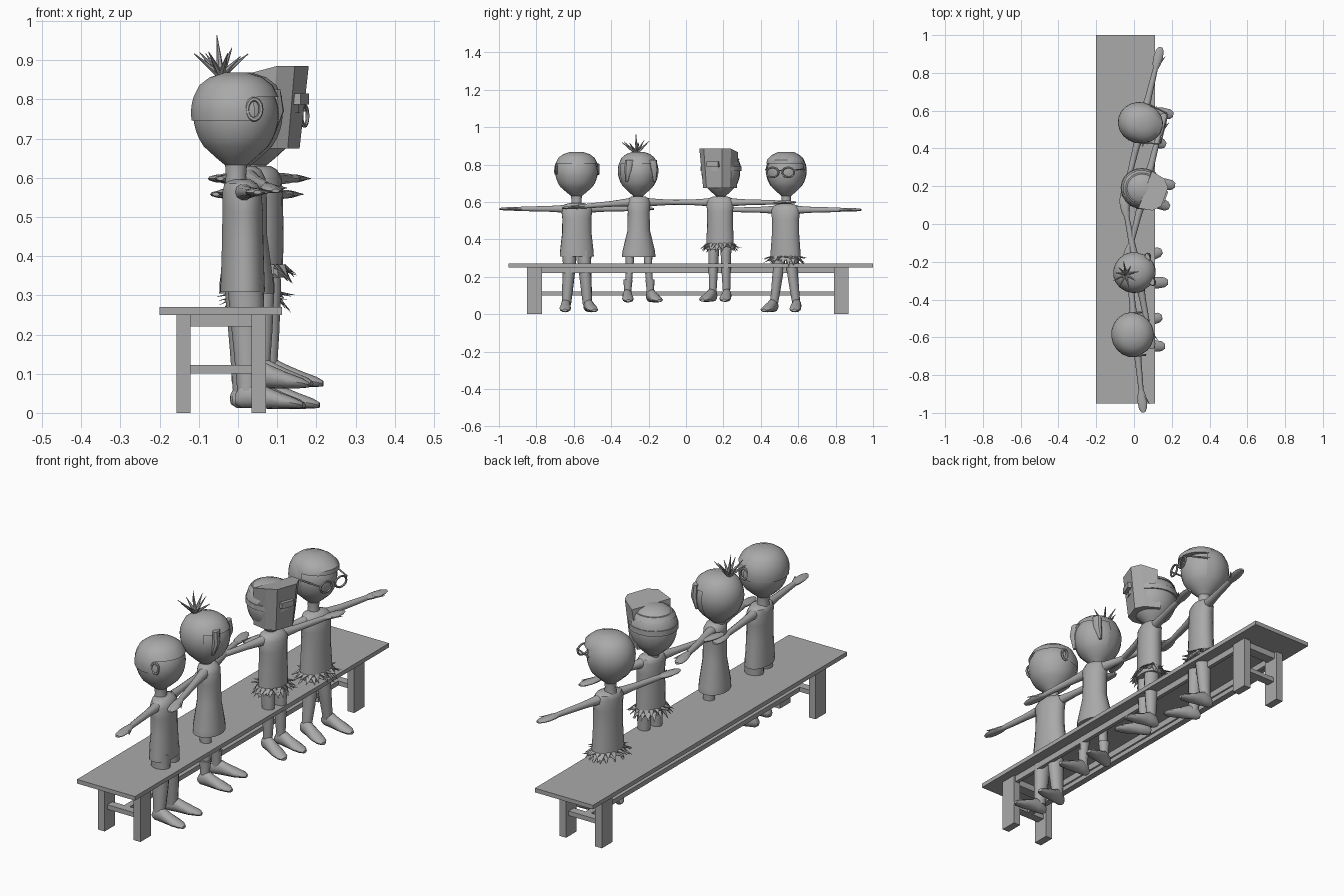
import bpy, bmesh, math, random
from mathutils import Matrix, Vector

if "Cube" in bpy.data.objects:
    bpy.data.objects.remove(bpy.data.objects["Cube"])

random.seed(4)
grey = bpy.data.materials.new("plain grey")
grey.diffuse_color = (0.4, 0.4, 0.4, 1)
grey.use_nodes = True
grey.node_tree.nodes["Principled BSDF"].inputs["Base Color"].default_value = grey.diffuse_color
I = Matrix.Identity(4)


def add(name, bm, M=I, smooth=True):
    """Turn a bmesh into a named object."""
    bmesh.ops.recalc_face_normals(bm, faces=bm.faces)
    bm.transform(M)
    me = bpy.data.meshes.new(name)
    bm.to_mesh(me)
    bm.free()
    me.materials.append(grey)
    if smooth:
        me.polygons.foreach_set("use_smooth", [True] * len(me.polygons))
        me.set_sharp_from_angle(angle=math.radians(40))
    ob = bpy.data.objects.new(name, me)
    bpy.context.collection.objects.link(ob)
    return ob


def loft(bm, rings, axis="z", n=16, M=I):
    """Skin ellipses (x, y, z, r1, r2) stacked along an axis, with end caps."""
    rows = []
    for x, y, z, r1, r2 in rings:
        row = []
        for i in range(n):
            t = 2 * math.pi * i / n
            u, v = r1 * math.cos(t), r2 * math.sin(t)
            d = {"z": (u, v, 0), "x": (0, u, v), "y": (u, 0, v)}[axis]
            row.append(bm.verts.new(M @ (Vector((x, y, z)) + Vector(d))))
        rows.append(row)
    for a, b in zip(rows, rows[1:]):
        for i in range(n):
            bm.faces.new((a[i], a[(i + 1) % n], b[(i + 1) % n], b[i]))
    bm.faces.new(rows[0])
    bm.faces.new(rows[-1])


def box(bm, x0, x1, y0, y1, z0, z1):
    M = Matrix.Translation(((x0 + x1) / 2, (y0 + y1) / 2, (z0 + z1) / 2)) @ \
        Matrix.Diagonal((x1 - x0, y1 - y0, z1 - z0, 1))
    bmesh.ops.create_cube(bm, size=1, matrix=M)


def spike(bm, p, d, length, r, flat=1.0):
    """Pointed leaf or hair tuft starting at p."""
    d = Vector(d).normalized()
    M = Matrix.Translation(Vector(p) + d * length / 2) @ d.to_track_quat("Z", "Y").to_matrix().to_4x4()
    bmesh.ops.create_cone(bm, segments=6, radius1=r, radius2=0.001, depth=length, cap_ends=True,
                          matrix=M @ Matrix.Diagonal((1, flat, 1, 1)))


def ring(bm, c, ry, rz, t, axis="x", n=14):
    """Thin hoop used for glasses and ears."""
    rows = []
    for i in range(n):
        a = 2 * math.pi * i / n
        row = []
        for k in range(6):
            b = 2 * math.pi * k / 6
            u, v, w = (ry + t * math.cos(b)) * math.cos(a), (rz + t * math.cos(b)) * math.sin(a), t * math.sin(b)
            row.append(bm.verts.new(Vector(c) + Vector((w, u, v) if axis == "x" else (u, w, v))))
        rows.append(row)
    for i in range(n):
        a, b = rows[i], rows[(i + 1) % n]
        for k in range(6):
            bm.faces.new((a[k], a[(k + 1) % 6], b[(k + 1) % 6], b[k]))


# Bench
bm = bmesh.new()
box(bm, -0.2, 0.112, -0.95, 1.0, 0.25, 0.27)
add("bench_seat", bm, smooth=False)
bm = bmesh.new()
for y0, y1 in ((-0.85, -0.77), (0.79, 0.87)):
    for x0 in (-0.157, 0.035):
        box(bm, x0, x0 + 0.036, y0, y1, 0, 0.25)
add("bench_legs", bm, smooth=False)
bm = bmesh.new()
for y in (-0.81, 0.83):
    box(bm, -0.121, 0.035, y - 0.025, y + 0.025, 0.22, 0.25)
    box(bm, -0.121, 0.035, y - 0.02, y + 0.02, 0.10, 0.122)
for x in (-0.148, 0.044):
    box(bm, x, x + 0.018, -0.77, 0.79, 0.22, 0.25)
box(bm, -0.058, -0.028, -0.79, 0.81, 0.10, 0.122)
add("bench_rails", bm, smooth=False)

HEAD = [(.57, .03), (.605, .026), (.632, .028), (.65, .05), (.68, .083), (.70, .095), (.72, .103), (.74, .108),
        (.76, .11), (.78, .108), (.80, .103), (.83, .088), (.85, .062), (.862, .025)]


def figure(name, x, y, yaw, shoulder, hem, sole, hip, ankle, width, hem_r, hair, hs=1.0, droop=0.0, leg_r=.03):
    M = Matrix.Translation((x, y, 0)) @ Matrix.Rotation(yaw, 4, "Z")
    # Head with neck
    bm = bmesh.new()
    loft(bm, [(-.005, 0, z, r, r * hs) for z, r in HEAD], n=20)
    add(name + "_head", bm, M)
    # Hair shell, cut at a front and a back hairline
    bm = bmesh.new()
    loft(bm, [(-.005, 0, z + .006, r + .006, r * hs + .006) for z, r in HEAD[3:]], n=20)
    front, back = hair
    cut = [f for f in bm.faces if f.calc_center_median().z <
           (front if f.calc_center_median().x > 0.02 else back)]
    bmesh.ops.delete(bm, geom=cut, context="FACES")
    add(name + "_hair", bm, M)
    # Torso
    bm = bmesh.new()
    s, w = shoulder, width
    mid = (s + hem) / 2
    loft(bm, [(.005, 0, s + .032, .028, .035), (.007, 0, s + .022, .042, w * .82), (.01, 0, s, .05, w),
              (.012, 0, s - .05, .052, w * .92), (.012, 0, mid, .053, w * .93),
              (.012, 0, hem + .03, hem_r[0], hem_r[1] * .98), (.012, 0, hem, hem_r[0] * 1.02, hem_r[1])], n=18)
    add(name + "_torso", bm, M)
    for side, sg in (("left", 1), ("right", -1)):
        # Arm, hand and thumb
        d = droop if sg < 0 else 0
        bm = bmesh.new()
        loft(bm, [(.008, sg * q, s - d * (q - .05) / .35, a, b) for q, a, b in (
            (.05, .024, .024), (.09, .021, .02), (.15, .017, .016), (.24, .015, .014), (.30, .013, .012))], "y", 10)
        loft(bm, [(.008, sg * q, s - d * (q - .05) / .35, a, b) for q, a, b in (
            (.295, .013, .011), (.325, .022, .011), (.36, .025, .010), (.395, .021, .008), (.415, .010, .005))], "y", 10)
        spike(bm, (.02, sg * .325, s - d * .8), (.5, sg, 0), .055, .009)
        add(f"{name}_{side}_arm", bm, M)
        # Leg
        bm = bmesh.new()
        loft(bm, [(.015, sg * hip, hem + .03, leg_r * 1.3, leg_r * 1.1), (.018, sg * hip, hem - .03, leg_r * 1.25, leg_r),
                  (.02, sg * (hip + ankle) / 2, (hem + sole) / 2, leg_r, leg_r * .85),
                  (.02, sg * ankle, sole + .04, leg_r * .75, leg_r * .7)], n=12)
        add(f"{name}_{side}_leg", bm, M)
        # Shoe, splayed outward
        bm = bmesh.new()
        loft(bm, [(q, 0, z, a, b) for q, z, a, b in (
            (-.014, .026, .012, .014), (0, .034, .022, .031), (.035, .037, .026, .035), (.065, .029, .028, .028),
            (.10, .021, .031, .021), (.14, .014, .026, .013), (.157, .010, .012, .007))], "x", 12)
        F = Matrix.Translation((.002, sg * ankle, sole)) @ Matrix.Rotation(sg * .14, 4, "Z")
        add(f"{name}_{side}_shoe", bm, M @ F)
    return M


def ruffle(name, M, z, ry):
    """Two layers of leaves round the hips."""
    bm = bmesh.new()
    for layer in range(2):
        for i in range(18):
            t = 2 * math.pi * (i + layer / 2) / 18
            c, q = math.cos(t), math.sin(t)
            spike(bm, (.012 + .055 * c, ry * q, z + .012 * layer),
                  (c, q + random.uniform(-.5, .5), random.uniform(-1.6, -.1)), random.uniform(.035, .05), .013, .3)
    add(name + "_leaf_skirt", bm, M)


# Four figures in a row
M1 = figure("first_boy", 0, -.585, .10, .563, .308, .01, .04, .057, .085, (.056, .092), (.80, .75), 1.04, 0, .036)
M2 = figure("girl", .01, -.255, .19, .598, .305, .062, .05, .062, .064, (.068, .09), (.80, .69), .94, .03, .022)
M3 = figure("masked_boy", .05, .185, -.25, .598, .345, .065, .034, .038, .076, (.052, .076), (.80, .76), .94, 0, .028)
M4 = figure("second_boy", .035, .535, -.24, .558, .285, .01, .036, .062, .08, (.055, .084), (.80, .69), .94, 0, .031)
ruffle("masked_boy", M3, .365, .075)
ruffle("second_boy", M4, .295, .08)

# Ears of the first boy
bm = bmesh.new()
for sg in (1, -1):
    ring(bm, (.03, sg * .113, .775), .018, .026, .006, "y")
add("first_boy_ears", bm, M1)

# Girl: spiky ponytail, fringe, boots
bm = bmesh.new()
for i in range(9):
    t = 2 * math.pi * i / 9
    spike(bm, (-.055, 0, .86), (.75 * math.cos(t) - .1, .75 * math.sin(t), random.uniform(.45, 1.0)),
          random.uniform(.075, .1), .010)
spike(bm, (-.055, 0, .86), (-.1, 0, 1), .105, .011)
add("girl_ponytail", bm, M2)
bm = bmesh.new()
for sg in (1, -1):
    loft(bm, [(.074, sg * .062, .825, .014, .025), (.078, sg * .070, .77, .018, .02),
              (.065, sg * .076, .71, .006, .008)], n=8)
add("girl_fringe", bm, M2)
bm = bmesh.new()
for sg in (1, -1):
    loft(bm, [(.02, sg * .062, .10, .022, .02), (.02, sg * .061, .14, .023, .021), (.02, sg * .06, .185, .027, .025)], n=12)
add("girl_boots", bm, M2)

# Masked boy: faceted face shield with window, head straps
MH = M3 @ Matrix.Rotation(-.1, 4, "Z")
bm = bmesh.new()
plan = [(.01, -.104), (.085, -.09), (.12, -.052), (.12, .052), (.085, .09), (.01, .104)]
low = [bm.verts.new((px - .022, py * .85, .675)) for px, py in plan]
top = [bm.verts.new((px, py, .885 if px > .05 else .865)) for px, py in plan]
for i in range(6):
    j = (i + 1) % 6
    bm.faces.new((low[i], low[j], top[j], top[i]))
bm.faces.new(low)
bm.faces.new(top)
add("face_shield", bm, MH, False)
bm = bmesh.new()
box(bm, .09, .128, -.033, .033, .787, .815)
add("shield_window", bm, MH, False)
bm = bmesh.new()
loft(bm, [(-.005, 0, .765, .117, .109), (-.005, 0, .79, .117, .109)], n=20)
loft(bm, [(-.005, 0, .825, .105, .098), (-.005, 0, .845, .09, .084)], n=20)
add("shield_straps", bm, MH)

# Second boy: glasses and swept hair front
bm = bmesh.new()
for sg in (1, -1):
    ring(bm, (.128, sg * .043, .758), .033, .026, .005)
    loft(bm, [(.02, sg * .106, .775, .004, .004), (.125, sg * .082, .772, .004, .004)], "x", 6)
loft(bm, [(.128, -.013, .768, .004, .004), (.128, .013, .768, .004, .004)], "y", 6)
add("glasses", bm, M4)
bm = bmesh.new()
loft(bm, [(.015, 0, .805, .104, .102), (.014, 0, .825, .103, .098), (.008, 0, .85, .08, .075), (0, 0, .868, .04, .04)], n=20)
add("second_boy_hair_front", bm, M4)
